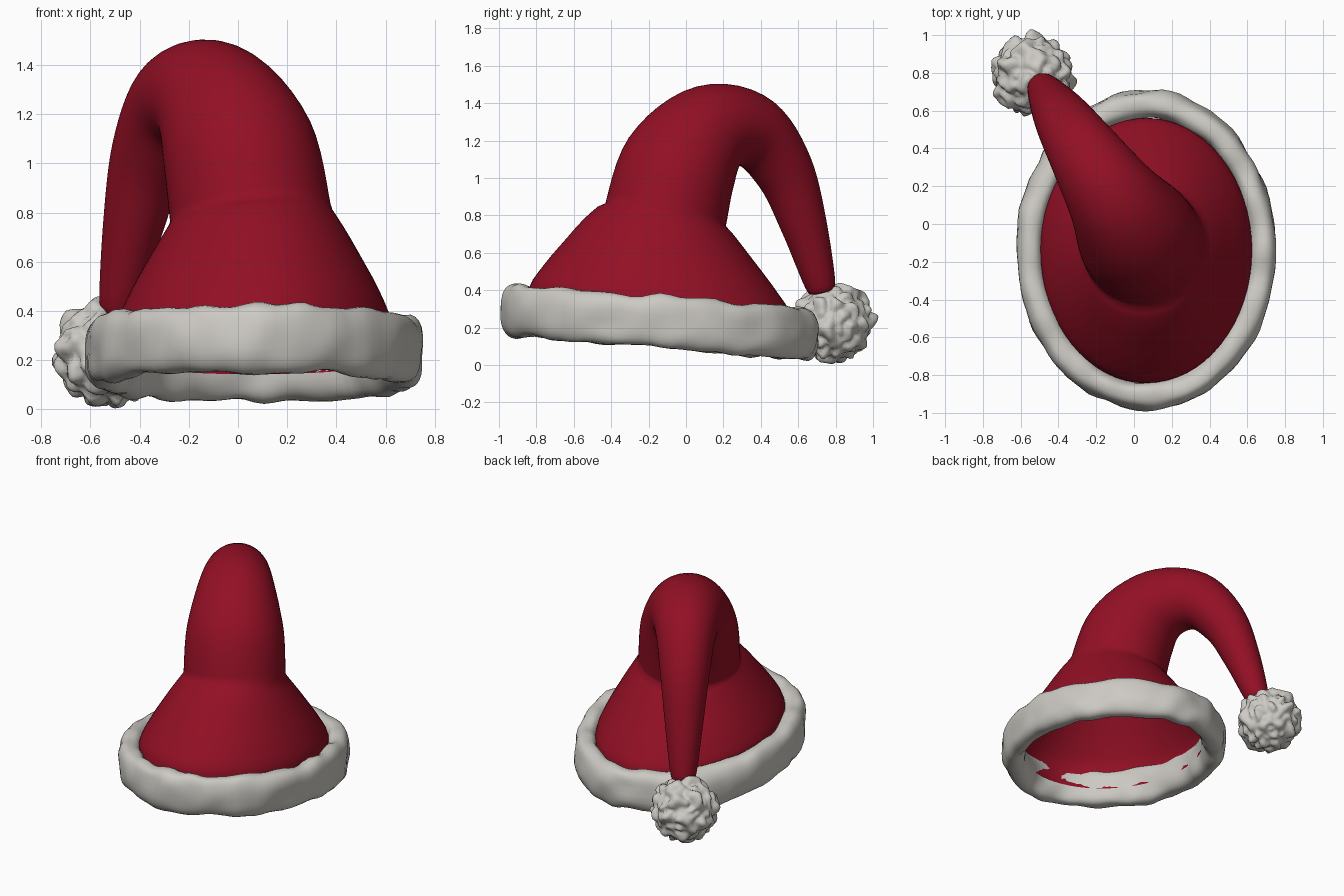
import bpy, bmesh, math
from mathutils import Vector, noise

if "Cube" in bpy.data.objects:
    bpy.data.objects.remove(bpy.data.objects["Cube"])

def material(name, rgb):
    m = bpy.data.materials.new(name)
    m.diffuse_color = (*rgb, 1)
    m.use_nodes = True
    m.node_tree.nodes["Principled BSDF"].inputs["Base Color"].default_value = m.diffuse_color
    return m

red = material("red felt", (0.29, 0.005, 0.018))
white = material("white fur", (0.61, 0.59, 0.55))

def finish(name, bm, mat):
    bmesh.ops.recalc_face_normals(bm, faces=bm.faces)
    me = bpy.data.meshes.new(name)
    bm.to_mesh(me)
    bm.free()
    me.materials.append(mat)
    for p in me.polygons:
        p.use_smooth = True
    ob = bpy.data.objects.new(name, me)
    bpy.context.collection.objects.link(ob)
    return ob

def bridge(bm, a, b):
    n = len(a)
    for i in range(n):
        bm.faces.new((a[i], a[(i + 1) % n], b[(i + 1) % n], b[i]))

def catmull(pts, steps):
    """Smooth rows of numbers through the given rows."""
    out = []
    ext = [pts[0]] + pts + [pts[-1]]
    for k in range(1, len(ext) - 2):
        p0, p1, p2, p3 = ext[k - 1:k + 3]
        for j in range(steps):
            t = j / steps
            out.append([0.5 * (2 * b + (c - a) * t + (2 * a - 5 * b + 4 * c - d) * t * t
                               + (3 * b - a - 3 * c + d) * t ** 3)
                        for a, b, c, d in zip(p0, p1, p2, p3)])
    return out + [list(pts[-1])]

# Felt hat: flared oval skirt, then a round tube that folds over and tapers
N = 64
UP = Vector((0, 0, 1))
D = Vector((-0.54, 0.84, 0)).normalized()   # direction of the fold
SIDE = UP.cross(D)
NECK = Vector((0.05, -0.11, 0))
circle = [Vector((math.cos(2 * math.pi * i / N), math.sin(2 * math.pi * i / N), 0)) for i in range(N)]

# z, centre x, centre y, radius x, radius y, slope along y, slope along x
skirt = [(0.20, 0.065, -0.14, 0.545, 0.69, -0.083, 0.0),
         (0.34, 0.065, -0.14, 0.560, 0.70, -0.10, 0.01),
         (0.46, 0.062, -0.13, 0.515, 0.625, -0.13, 0.03),
         (0.58, 0.058, -0.12, 0.450, 0.53, -0.16, 0.05),
         (0.70, 0.054, -0.115, 0.380, 0.43, -0.19, 0.08),
         (0.80, 0.05, -0.11, 0.318, 0.335, -0.20, 0.10)]
# distance along fold, z, radius, lean angle
tube = [(0.0, 0.80, 0.328, 0.22), (0.095, 1.07, 0.312, 0.55), (0.31, 1.26, 0.248, 1.2),
        (0.57, 1.24, 0.195, 2.0), (0.76, 1.03, 0.158, 2.55), (0.88, 0.75, 0.124, 2.75),
        (0.985, 0.43, 0.082, 2.83), (0.995, 0.40, 0.05, 2.83)]

bm = bmesh.new()
rings = []
for z, cx, cy, rx, ry, sy, sx in catmull(skirt, 3)[:-1]:
    rings.append([bm.verts.new((cx + rx * u.x, cy + ry * u.y, z + sy * ry * u.y + sx * rx * u.x))
                  for u in circle])
for s, z, r, lean in catmull(tube, 6):
    c = NECK + D * s + UP * z
    across = D * math.cos(lean) - UP * math.sin(lean)
    rings.append([bm.verts.new(c + r * (across * u.dot(D) + SIDE * u.dot(SIDE))) for u in circle])
for a, b in zip(rings, rings[1:]):
    bridge(bm, a, b)
bm.faces.new(rings[-1])
finish("felt_hat", bm, red)

# Fur brim: tilted oval ring with a tall, rounded, uneven section
bm = bmesh.new()
rings = []
M = 28
for i in range(96):
    a = 2 * math.pi * i / 96
    ring = []
    for j in range(M):
        b = 2 * math.pi * j / M
        off = 0.075 * math.copysign(abs(math.cos(b)) ** 0.8, math.cos(b))
        h = 0.138 * math.copysign(abs(math.sin(b)) ** 0.8, math.sin(b))
        x = 0.065 + (0.612 + off) * math.cos(a)
        y = -0.137 + (0.772 + off) * math.sin(a)
        p = Vector((x, y, 0.228 - 0.083 * (y + 0.14) + h))
        n1 = noise.noise(p * 7)
        n2 = noise.noise(p * 7 + Vector((9, 4, 2)))
        w = 0.020 * n1
        p += Vector((math.cos(a) * math.cos(b), math.sin(a) * math.cos(b), math.sin(b))) * w
        p.z += 0.014 * n2
        ring.append(bm.verts.new(p))
    rings.append(ring)
for i in range(96):
    bridge(bm, rings[i], rings[(i + 1) % 96])
finish("fur_brim", bm, white)

# Fur ball at the tip, lumpy with soft creases
bm = bmesh.new()
bmesh.ops.create_icosphere(bm, subdivisions=5, radius=1)
for v in bm.verts:
    d = v.co.normalized()
    lump = abs(noise.noise(d * 2.6 + Vector((3.1, 1.7, 5.2))))
    v.co = Vector((-0.535, 0.785, 0.225)) + d * (0.188 + 0.065 * lump ** 0.8 + 0.012 * noise.noise(d * 5))
finish("fur_ball", bm, white)
